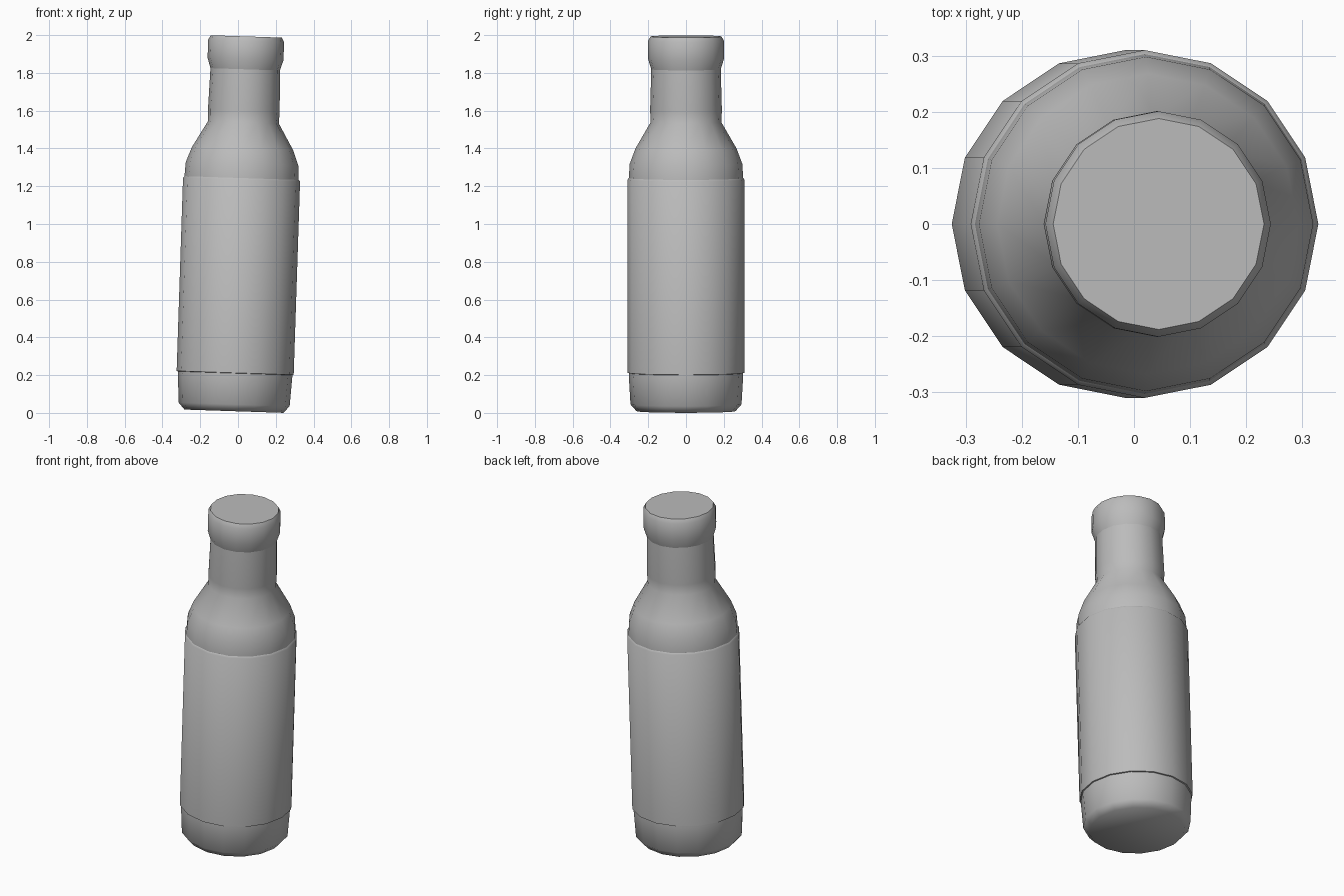
import bpy, bmesh, math
from mathutils import Matrix

if "Cube" in bpy.data.objects:
    bpy.data.objects.remove(bpy.data.objects["Cube"])

SIDES = 16
LEAN = Matrix.Translation((-0.022, 0, 0)) @ Matrix.Rotation(0.033, 4, 'Y')

grey = bpy.data.materials.new("plain grey")
grey.diffuse_color = (0.5, 0.5, 0.5, 1)
grey.use_nodes = True
grey.node_tree.nodes["Principled BSDF"].inputs["Base Color"].default_value = grey.diffuse_color


def lathe(name, profile, caps=(False, False)):
    """Revolve (radius, height) pairs about the slightly leaning axis."""
    bm = bmesh.new()
    rings = []
    for r, z in profile:
        rings.append([bm.verts.new((r * math.cos(2 * math.pi * i / SIDES),
                                    r * math.sin(2 * math.pi * i / SIDES), z))
                      for i in range(SIDES)])
    for a, b in zip(rings, rings[1:]):
        for i in range(SIDES):
            j = (i + 1) % SIDES
            bm.faces.new((a[i], a[j], b[j], b[i]))
    if caps[0]:
        bm.faces.new(rings[0][::-1])
    if caps[1]:
        bm.faces.new(rings[-1])
    bm.transform(LEAN)
    me = bpy.data.meshes.new(name)
    bm.to_mesh(me)
    bm.free()
    me.materials.append(grey)
    ob = bpy.data.objects.new(name, me)
    bpy.context.collection.objects.link(ob)
    bpy.ops.object.select_all(action='DESELECT')
    ob.select_set(True)
    bpy.context.view_layer.objects.active = ob
    bpy.ops.object.shade_smooth_by_angle(angle=math.radians(60))
    return ob


# Glass: base, body, shoulder and neck
lathe("bottle_body", [
    (0.262, 0.009), (0.294, 0.045), (0.303, 0.2), (0.303, 1.24),
    (0.298, 1.32), (0.268, 1.4), (0.187, 1.54), (0.19, 1.6), (0.184, 1.82),
], caps=(True, False))

# Label sleeve wrapped round the body
lathe("label_sleeve", [
    (0.303, 0.21), (0.310, 0.212), (0.310, 1.235), (0.302, 1.245),
])

# Closed cap on the neck
lathe("bottle_cap", [
    (0.184, 1.82), (0.201, 1.875), (0.201, 1.97), (0.188, 1.994),
], caps=(False, True))
